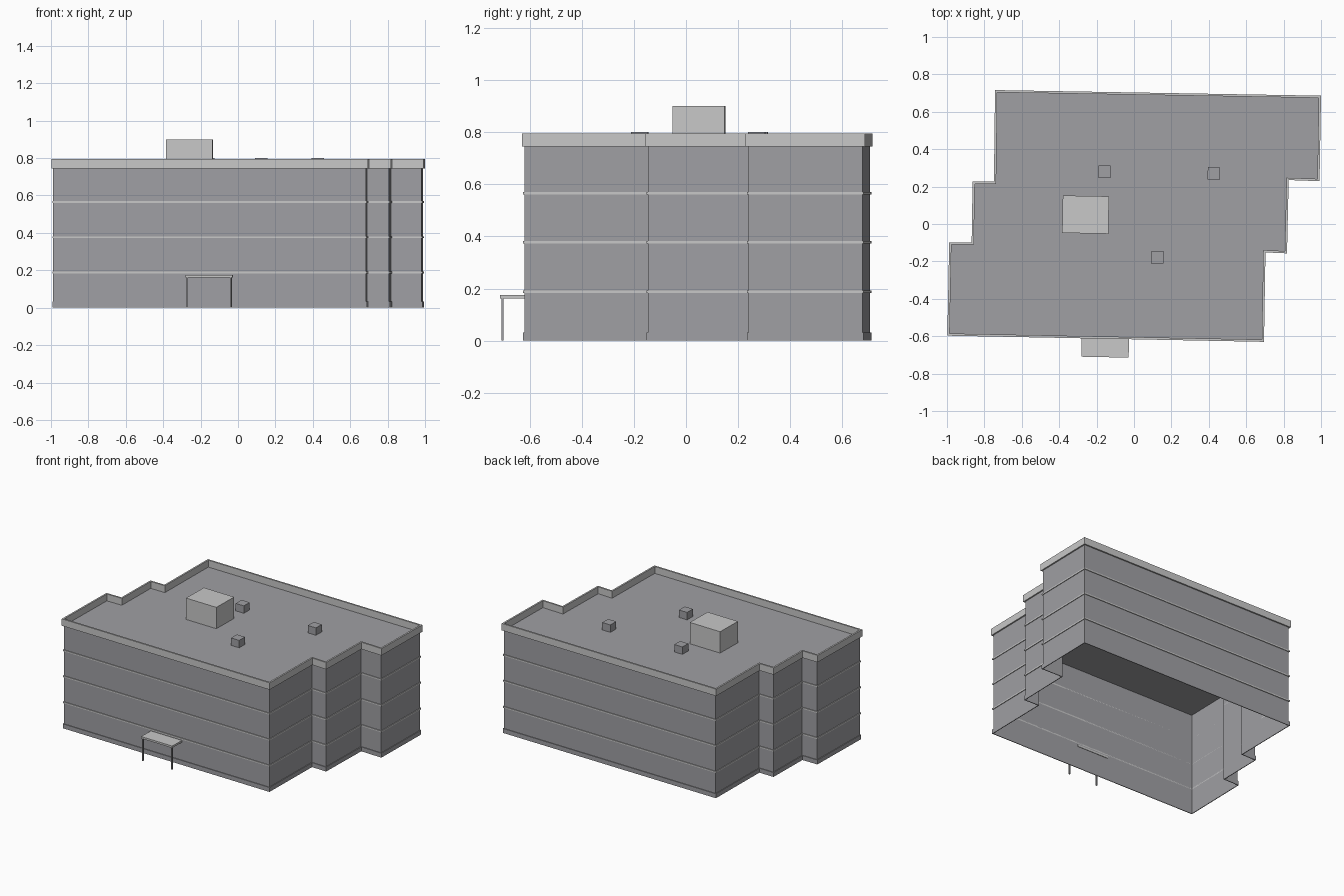
import bpy, bmesh
from math import radians
from mathutils import Vector, Matrix

cube = bpy.data.objects.get("Cube")
if cube:
    bpy.data.objects.remove(cube, do_unlink=True)


def material(name, rgb):
    m = bpy.data.materials.new(name)
    m.use_nodes = True
    m.diffuse_color = (*rgb, 1)
    m.node_tree.nodes["Principled BSDF"].inputs["Base Color"].default_value = (*rgb, 1)
    return m


GREY = material("wall grey", (0.35, 0.35, 0.37))
LIGHT = material("light grey trim", (0.58, 0.58, 0.58))

# Stepped plan, counter-clockwise, at the outer face of the parapet
PLAN = [Vector(p) for p in (
    (-0.998, -0.597), (0.695, -0.63), (0.703, -0.152), (0.818, -0.157),
    (0.827, 0.235), (0.992, 0.229), (1.0, 0.686), (-0.743, 0.716),
    (-0.749, 0.226), (-0.863, 0.227), (-0.868, -0.098), (-0.988, -0.098))]
TILT = radians(-1.1)
ROOF_Z, TOP_Z = 0.745, 0.795


def inset(d):
    """Plan outline moved inwards by d with mitred corners."""
    out = []
    for i, p in enumerate(PLAN):
        a = (p - PLAN[i - 1]).normalized()
        b = (PLAN[(i + 1) % len(PLAN)] - p).normalized()
        na, nb = Vector((-a.y, a.x)), Vector((-b.y, b.x))
        out.append(p + (na + nb) * d / (1 + na.dot(nb)))
    return out


def finish(name, bm, mat):
    me = bpy.data.meshes.new(name)
    bm.to_mesh(me)
    bm.free()
    me.materials.append(mat)
    ob = bpy.data.objects.new(name, me)
    bpy.context.collection.objects.link(ob)
    return ob


def sweep(name, profile, mat, closed=True):
    """Carry an (inset, z) profile round the plan."""
    bm = bmesh.new()
    loops = [[bm.verts.new((*p, z)) for p in inset(d)] for d, z in profile]
    pairs = list(zip(loops, loops[1:] + loops[:1]))
    for lo, hi in pairs if closed else pairs[:-1]:
        for i in range(len(lo)):
            j = (i + 1) % len(lo)
            bm.faces.new((lo[i], lo[j], hi[j], hi[i]))
    return finish(name, bm, mat)


def ring(name, outer, inner, z0, z1, mat):
    return sweep(name, [(outer, z0), (outer, z1), (inner, z1), (inner, z0)], mat)


def box(name, center, size, mat):
    bm = bmesh.new()
    bmesh.ops.create_cube(bm, size=1)
    bmesh.ops.transform(bm, verts=bm.verts, matrix=Matrix.Translation(center)
                        @ Matrix.Rotation(TILT, 4, 'Z') @ Matrix.Diagonal((*size, 1)))
    return finish(name, bm, mat)


# Hollow walls, open underneath, with plinth and floor bands
sweep("walls", [(0.010, 0), (0.010, ROOF_Z)], GREY, closed=False)
ring("plinth", 0.005, 0.010, 0, 0.032, GREY)
for n, z in enumerate((0.188, 0.377, 0.565)):
    ring(f"floor_band_{n + 1}", 0.005, 0.010, z - 0.005, z + 0.005, LIGHT)

# Flat roof and parapet
bm = bmesh.new()
bm.faces.new([bm.verts.new((*p, ROOF_Z)) for p in inset(0.010)])
finish("roof", bm, GREY)
ring("parapet", 0, 0.012, ROOF_Z, TOP_Z, LIGHT)

# Rooftop plant room and vents
box("plant_room", (-0.259, 0.05, 0.822), (0.247, 0.2, 0.156), LIGHT)
for n, (x, y) in enumerate(((-0.158, 0.28), (0.427, 0.271), (0.125, -0.178))):
    box(f"roof_vent_{n + 1}", (x, y, 0.773), (0.066, 0.066, 0.054), GREY)

# Entrance canopy on two posts
box("canopy", (-0.154, -0.656, 0.168), (0.253, 0.112, 0.014), LIGHT)
for side, x in (("right", -0.271), ("left", -0.038)):
    box(f"canopy_post_{side}", (x, -0.704, 0.081), (0.009, 0.009, 0.162), GREY)
